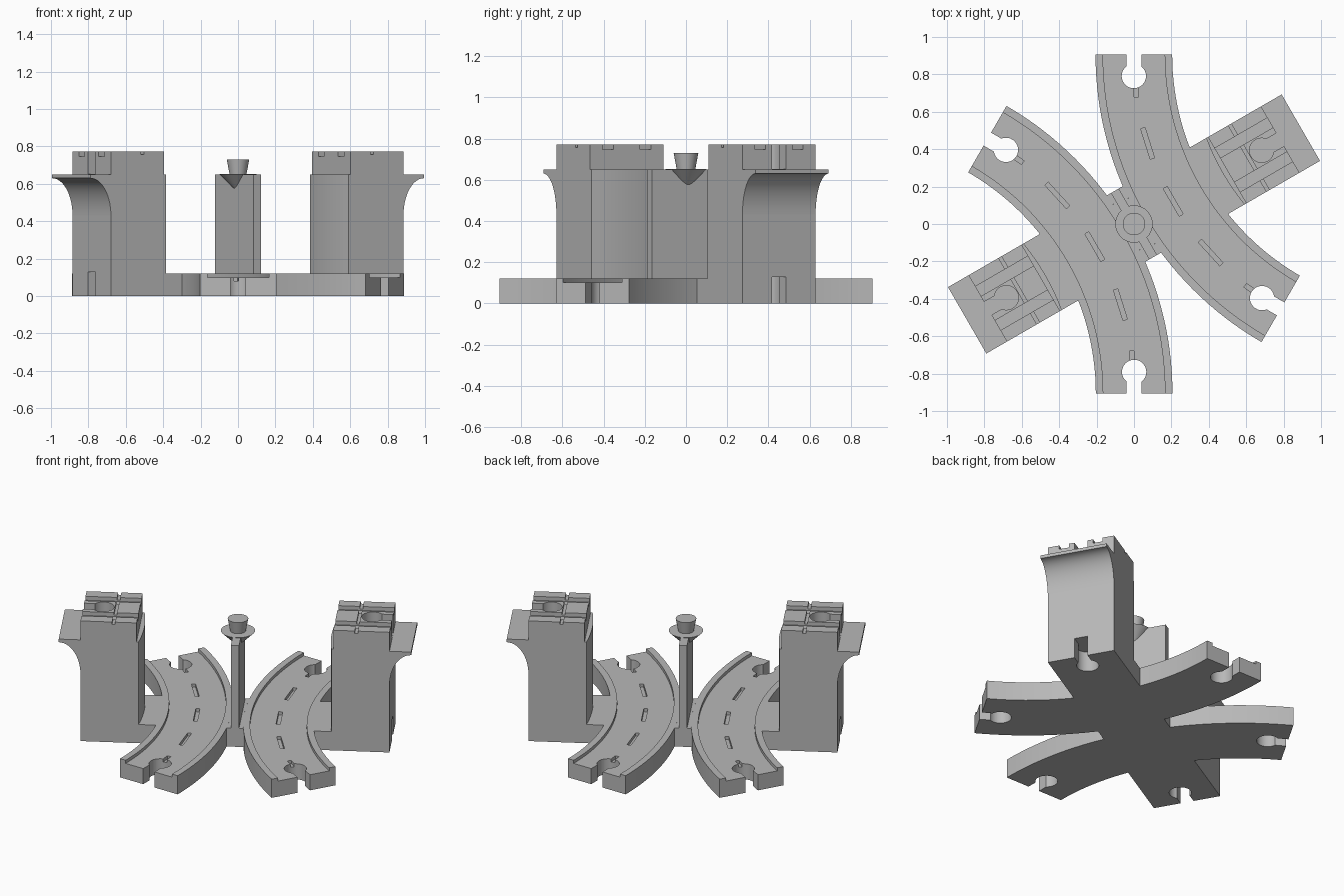
import bpy, bmesh
from math import radians, sin, cos, pi, sqrt
from mathutils import Matrix, Vector

old = bpy.data.objects.get("Cube")
if old:
    bpy.data.objects.remove(old)

grey = bpy.data.materials.new("plain grey")
grey.use_nodes = True
tone = (0.48, 0.48, 0.48, 1)
grey.diffuse_color = tone
grey.node_tree.nodes["Principled BSDF"].inputs["Base Color"].default_value = tone

# Everything is built with x along the tower axis, then turned into place
AXIS = radians(30)
HALF = 0.205            # half width of tracks and towers
CENTRE = 1.812          # centre of the track arc
RADIUS = 1.57
HEIGHT, ROAD = 0.12, 0.1
LEDGE, TOP = 0.65, 0.772
INNER, OUTER = 0.575, 0.903
SOCKET = 0.115          # socket distance from the end


def make(name, bm):
    bmesh.ops.recalc_face_normals(bm, faces=bm.faces)
    mesh = bpy.data.meshes.new(name)
    bm.to_mesh(mesh)
    bm.free()
    mesh.materials.append(grey)
    ob = bpy.data.objects.new(name, mesh)
    bpy.context.collection.objects.link(ob)
    return ob


def prism(name, points, low, high, upright=False):
    """Extrude a plan outline along z, or an upright outline along y."""
    bm = bmesh.new()
    place = (lambda a, b, c: (a, c, b)) if upright else (lambda a, b, c: (a, b, c))
    face = bm.faces.new([bm.verts.new(place(a, b, low)) for a, b in points])
    new = bmesh.ops.extrude_face_region(bm, geom=[face])["geom"]
    bmesh.ops.translate(bm, vec=place(0, 0, high - low),
                        verts=[v for v in new if isinstance(v, bmesh.types.BMVert)])
    return make(name, bm)


def box(name, x, y, z):
    return prism(name, [(x[0], y[0]), (x[1], y[0]), (x[1], y[1]), (x[0], y[1])], *z)


def cone(name, r1, r2, low, high, at=(0, 0)):
    bm = bmesh.new()
    bmesh.ops.create_cone(bm, cap_ends=True, segments=40, radius1=r1, radius2=r2,
                          depth=high - low,
                          matrix=Matrix.Translation((*at, (low + high) / 2)))
    return make(name, bm)


def cut(ob, cutters):
    for c in cutters:
        mod = ob.modifiers.new("cut", "BOOLEAN")
        mod.operation, mod.object, mod.solver = "DIFFERENCE", c, "EXACT"
    deps = bpy.context.evaluated_depsgraph_get()
    mesh = bpy.data.meshes.new_from_object(ob.evaluated_get(deps))
    ob.modifiers.clear()
    ob.data = mesh
    for c in cutters:
        bpy.data.objects.remove(c)


def arc_edge(radius, n=12):
    """Points across the width on an arc concentric with the track."""
    ys = [HALF * (2 * i / n - 1) for i in range(n + 1)]
    return [(CENTRE - sqrt(radius ** 2 - y * y), y) for y in ys]


def socket(end, angle, low, high):
    """Round hole and neck; angle is the outward direction at the end point."""
    out = Vector((cos(angle), sin(angle)))
    hole = cone("hole", 0.065, 0.065, low, high, end - out * SOCKET)
    neck = box("neck", (-SOCKET, 0.05), (-0.04, 0.04), (low, high))
    neck.data.transform(Matrix.Translation((*end, 0)) @ Matrix.Rotation(angle, 4, "Z"))
    return [hole, neck]


# Curved track with raised lips
def build_track():
    rim = 0.04
    a, b = RADIUS - HALF, RADIUS + HALF
    profile = [(a, 0), (b, 0), (b, HEIGHT), (b - rim, HEIGHT), (b - rim, ROAD),
               (a + rim, ROAD), (a + rim, HEIGHT), (a, HEIGHT)]
    bm = bmesh.new()
    rings = []
    steps = 32
    for i in range(steps + 1):
        t = pi + radians(60) * (i / steps - 0.5)
        rings.append([bm.verts.new((CENTRE + r * cos(t), r * sin(t), z)) for r, z in profile])
    n = len(profile)
    for p, q in zip(rings, rings[1:]):
        for k in range(n):
            bm.faces.new((p[k], p[(k + 1) % n], q[(k + 1) % n], q[k]))
    bm.faces.new(rings[0])
    bm.faces.new(rings[-1])
    track = make("curved_track", bm)
    cutters = []
    for s in (-1, 1):
        t = pi + s * radians(30)
        end = Vector((CENTRE + RADIUS * cos(t), RADIUS * sin(t)))
        cutters += socket(end, t + s * pi / 2, -0.1, 0.3)
    # Sunken dashes along the centre line
    for i in range(-2, 3):
        dash = box("dash", (-0.012, 0.012), (-0.085, 0.085), (0.08, 0.2))
        turn = Matrix.Rotation(radians(12.4 * i), 4, "Z")
        dash.data.transform(Matrix.Translation((CENTRE, 0, 0)) @ turn
                            @ Matrix.Translation((-RADIUS, 0, 0)))
        cutters.append(dash)
    cut(track, cutters)
    return track


# Tower with a rounded inner face and a socket at its foot
def build_tower():
    face = arc_edge(RADIUS - HALF - 0.1)
    body = prism("tower", face + [(OUTER, HALF), (OUTER, -HALF)], 0, LEDGE)
    cut(body, socket(Vector((OUTER, 0)), 0, -0.1, 0.128))
    return body


# Grooved coupling block on the tower
def build_block():
    block = box("tower_top", (INNER, OUTER), (-HALF, HALF), (LEDGE, TOP))
    cutters = socket(Vector((OUTER, 0)), 0, LEDGE + 0.003, 0.9)
    for s in (-1, 1):
        y = sorted((s * 0.075, s * 0.135))
        cutters.append(box("groove", (0.5, 1), y, (0.747, 0.9)))
    cutters.append(box("cross_groove", (0.7, 0.718), (-0.3, 0.3), (0.757, 0.9)))
    cut(block, cutters)
    return block


# Overhanging platform with a curved underside
def build_platform():
    tip, low, slab = 1.03, 0.43, 0.63
    curve = [(tip - (tip - OUTER) * cos(t), low + (slab - low) * sin(t))
             for t in [pi / 2 * i / 14 for i in range(15)]]
    return prism("platform", curve + [(tip, LEDGE), (OUTER, LEDGE)], -HALF, HALF, True)


# Floor between track and tower
def build_arm():
    edge = arc_edge(RADIUS - HALF)
    return prism("base_arm", edge + [(0.6, HALF), (0.6, -HALF)], 0, HEIGHT)


pairs = [build_track(), build_tower(), build_block(), build_platform(), build_arm()]

# Central filler, wall and pivot
gap = arc_edge(RADIUS + HALF)
middle = [
    prism("centre_filler", gap + [(-x, y) for x, y in reversed(gap)], 0, HEIGHT),
    box("base_bar", (-0.6, 0.6), (-HALF, HALF), (0, 0.07)),
    box("centre_wall", (-0.024, 0.024), (-HALF, HALF), (0.1, LEDGE)),
    cone("pivot_cone", 0.003, 0.1, 0.555, LEDGE + 0.002),
    cone("pivot_pin", 0.045, 0.06, LEDGE, 0.73),
]

# Turn into place and repeat the paired parts on the opposite side
for ob in pairs:
    twin = ob.copy()
    bpy.context.collection.objects.link(twin)
    ob.rotation_euler.z = AXIS
    twin.rotation_euler.z = AXIS + pi
    twin.name = "opposite_" + ob.name
for ob in middle:
    ob.rotation_euler.z = AXIS

bpy.ops.object.select_all(action="DESELECT")
for ob in pairs + middle:
    ob.select_set(True)
bpy.context.view_layer.objects.active = pairs[0]
bpy.ops.object.shade_smooth_by_angle(angle=radians(30))
